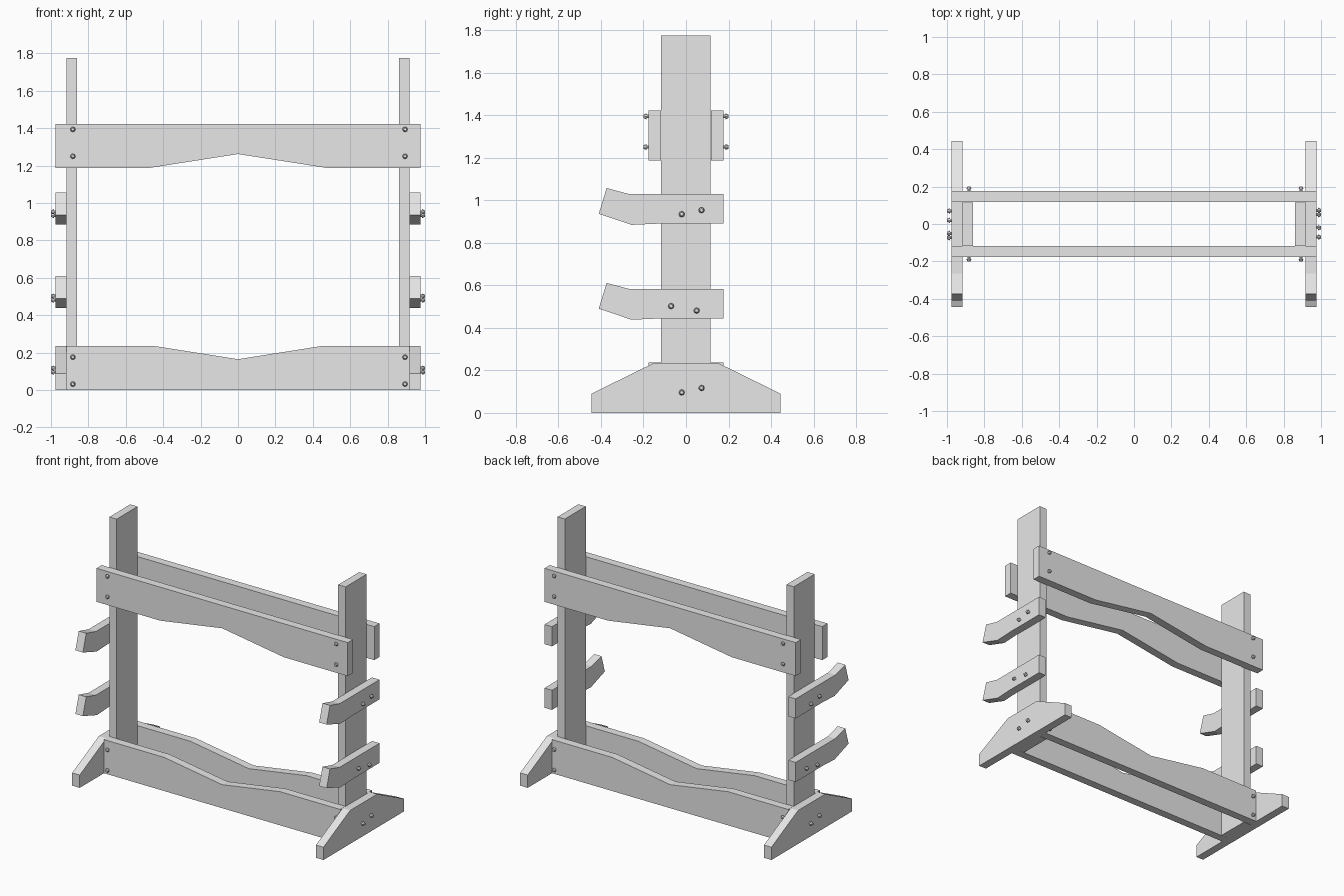
import bpy, bmesh, math
from mathutils import Matrix, Vector

if "Cube" in bpy.data.objects:
    bpy.data.objects.remove(bpy.data.objects["Cube"])

grey = bpy.data.materials.new("plain_grey")
grey.use_nodes = True
colour = (0.8, 0.8, 0.8, 1)
grey.diffuse_color = colour
grey.node_tree.nodes["Principled BSDF"].inputs["Base Color"].default_value = colour

# Shared sizes: post faces and outer faces of the boards
POST_IN, POST_OUT, OUTER = 0.86, 0.917, 0.975
RAIL_IN, RAIL_OUT = 0.118, 0.176


def finish(bm, name):
    bmesh.ops.recalc_face_normals(bm, faces=bm.faces)
    mesh = bpy.data.meshes.new(name)
    bm.to_mesh(mesh)
    bm.free()
    mesh.materials.append(grey)
    obj = bpy.data.objects.new(name, mesh)
    bpy.context.collection.objects.link(obj)
    return obj


def board(name, profile, axis, start, end):
    """Extrude an outline (horizontal, z) along x or y."""
    bm = bmesh.new()
    if axis == "x":
        verts = [bm.verts.new((start, h, z)) for h, z in profile]
        step = Vector((end - start, 0, 0))
    else:
        verts = [bm.verts.new((h, start, z)) for h, z in profile]
        step = Vector((0, end - start, 0))
    face = bm.faces.new(verts)
    new = bmesh.ops.extrude_face_region(bm, geom=[face])["geom"]
    bmesh.ops.translate(bm, vec=step, verts=[g for g in new if isinstance(g, bmesh.types.BMVert)])
    # The starting face is kept by the extrusion, so the board is closed
    return finish(bm, name)


def bolt(name, position, direction):
    """Short shank with a flared, tapered head."""
    bm = bmesh.new()
    for r1, r2, depth, offset in ((0.008, 0.008, 0.016, 0.004), (0.014, 0.008, 0.014, 0.017)):
        bmesh.ops.create_cone(bm, cap_ends=True, segments=8, radius1=r1, radius2=r2,
                              depth=depth, matrix=Matrix.Translation((0, 0, offset)))
    turn = Vector(direction).to_track_quat("Z", "Y").to_matrix().to_4x4()
    bm.transform(Matrix.Translation(position) @ turn)
    return finish(bm, name)


# Outlines
post = [(-0.117, 0), (0.115, 0), (0.115, 1.775), (-0.117, 1.775)]
foot = [(-0.445, 0), (0.445, 0), (0.445, 0.09), (0.15, 0.235), (-0.15, 0.235), (-0.445, 0.09)]
arm = [(0.176, 0.89), (0.176, 1.028), (-0.265, 1.028), (-0.373, 1.057),
       (-0.41, 0.936), (-0.256, 0.884), (-0.12, 0.89)]
lower_rail = [(-POST_OUT, 0), (POST_OUT, 0), (POST_OUT, 0.236), (0.45, 0.236),
              (0, 0.165), (-0.45, 0.236), (-POST_OUT, 0.236)]
upper_rail = [(-OUTER, 1.187), (-0.48, 1.187), (0, 1.262), (0.48, 1.187),
              (OUTER, 1.187), (OUTER, 1.422), (-OUTER, 1.422)]
ARM_DROP = 0.446

# Posts, feet and arms on each side
for side, s in (("left", 1), ("right", -1)):
    board(side + "_post", post, "x", s * POST_IN, s * POST_OUT)
    board(side + "_foot", foot, "x", s * POST_OUT, s * OUTER)
    board(side + "_upper_arm", arm, "x", s * POST_OUT, s * OUTER)
    board(side + "_lower_arm", [(y, z - ARM_DROP) for y, z in arm], "x", s * POST_OUT, s * OUTER)
    # Side bolts, turned half round from one side to the other
    spots = [(-0.02, 0.934), (0.073, 0.953), (-0.07, 0.502), (0.05, 0.481),
             (-0.02, 0.096), (0.073, 0.117)]
    for i, (y, z) in enumerate(spots):
        bolt(f"{side}_side_bolt_{i + 1}", (s * OUTER, s * y, z), (s, 0, 0))

# Front and back rails with their bolts
for face, s in (("front", -1), ("back", 1)):
    board(face + "_lower_rail", lower_rail, "y", s * RAIL_IN, s * RAIL_OUT)
    board(face + "_upper_rail", upper_rail, "y", s * RAIL_IN, s * RAIL_OUT)
    for level, base in (("lower", 0.032), ("upper", 1.25)):
        for side, x in (("left", 0.893), ("right", -0.883)):
            for i in range(2):
                bolt(f"{face}_{level}_{side}_bolt_{i + 1}",
                     (x, s * RAIL_OUT, base + 0.144 * i), (0, s, 0))
